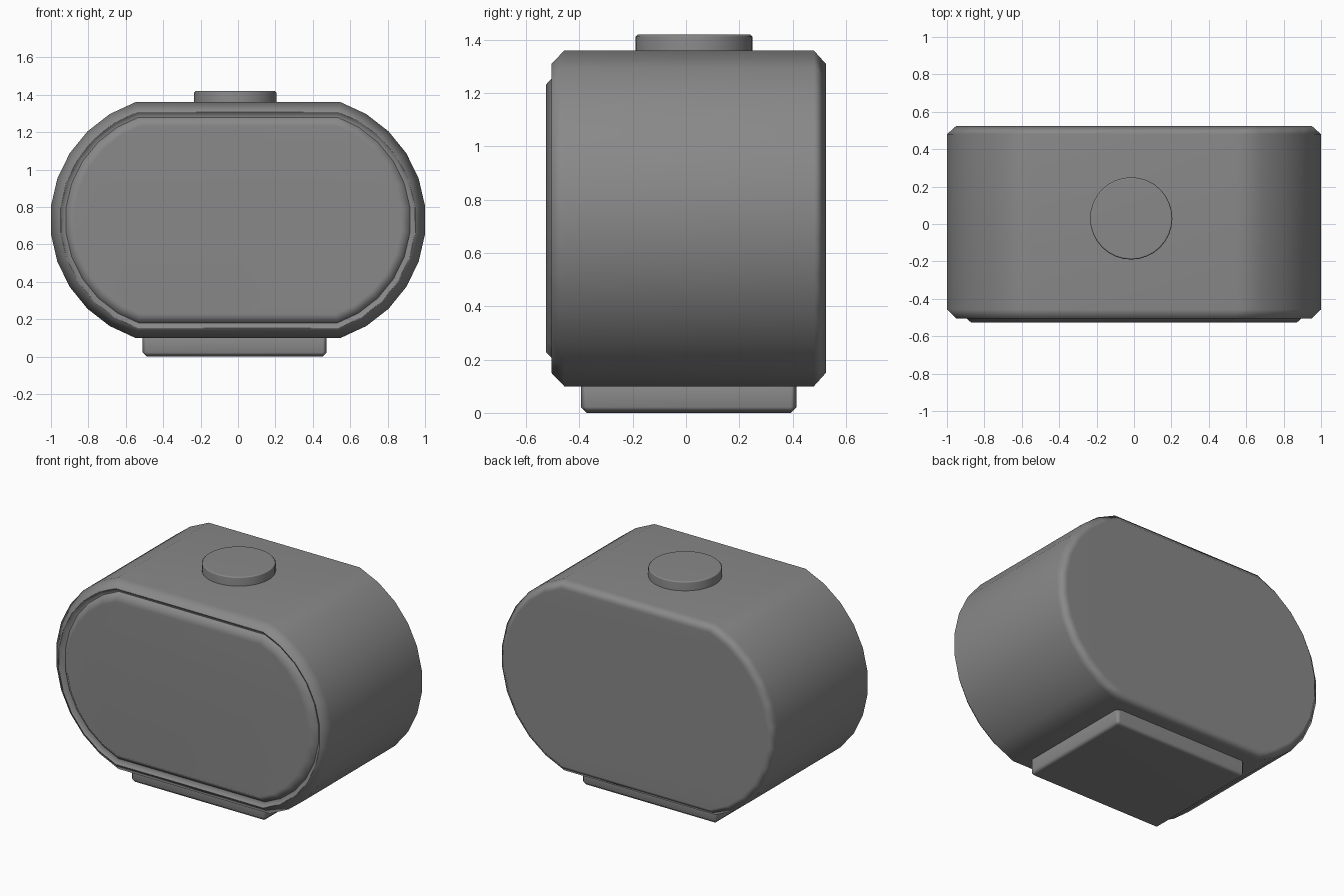
import bpy, bmesh
from math import cos, sin, radians
from mathutils import Vector

if "Cube" in bpy.data.objects:
    bpy.data.objects.remove(bpy.data.objects["Cube"])

CZ = 0.73  # height of the body's centre line

dark = bpy.data.materials.new("dark_grey")
dark.diffuse_color = (0.25, 0.25, 0.25, 1)
dark.use_nodes = True
dark.node_tree.nodes["Principled BSDF"].inputs["Base Color"].default_value = dark.diffuse_color


def outline():
    # rounded-end profile in x/z: 12 points per side, flat top and bottom
    r, top = 0.6635, radians(71.72)
    cx = 1 - r * cos(top / 11)
    right = [(cx + r * cos(a), r * sin(a)) for a in
             (-top + 2 * top * i / 11 for i in range(12))]
    return [Vector(p) for p in right + [(-x, -z) for x, z in right]]


def inset(pts, d):
    # mitred inward offset of a counter-clockwise polygon
    out = []
    for i, p in enumerate(pts):
        a = (p - pts[i - 1]).normalized()
        b = (pts[(i + 1) % len(pts)] - p).normalized()
        n1, n2 = Vector((-a.y, a.x)), Vector((-b.y, b.x))
        out.append(p + (n1 + n2) * d / (1 + n1.dot(n2)))
    return out


def finish(name, bm, angle=50):
    bmesh.ops.recalc_face_normals(bm, faces=bm.faces[:])
    me = bpy.data.meshes.new(name)
    bm.to_mesh(me)
    bm.free()
    me.materials.append(dark)
    ob = bpy.data.objects.new(name, me)
    bpy.context.collection.objects.link(ob)
    bpy.ops.object.select_all(action='DESELECT')
    ob.select_set(True)
    bpy.context.view_layer.objects.active = ob
    bpy.ops.object.shade_smooth_by_angle(angle=radians(angle))
    wn = ob.modifiers.new("face_weighted", 'WEIGHTED_NORMAL')
    wn.keep_sharp = True
    return ob


def loft(name, rings):
    # rings: (inset, y) pairs joined in order and capped at both ends
    bm = bmesh.new()
    base = outline()
    loops = [[bm.verts.new((p.x, y, CZ + p.y)) for p in inset(base, d)]
             for d, y in rings]
    n = len(base)
    for a, b in zip(loops, loops[1:]):
        for i in range(n):
            j = (i + 1) % n
            bm.faces.new((a[i], a[j], b[j], b[i]))
    bm.faces.new(loops[0])
    bm.faces.new(loops[-1])
    return finish(name, bm)


def bevel(bm, edges, width):
    bmesh.ops.bevel(bm, geom=edges, offset=width, segments=1,
                    affect='EDGES', profile=0.5)


# body with chamfered rims, the front rim sloping in to a shallow recess
loft("body", [(0.05, 0.525), (0, 0.48), (0, -0.457), (0.05, -0.505),
              (0.055, -0.505), (0.083, -0.477)])

# front panel sitting in the recess
loft("front_panel", [(0.08, -0.46), (0.08, -0.479), (0.128, -0.526)])

# round button on top
bm = bmesh.new()
bmesh.ops.create_cone(bm, cap_ends=True, segments=32, radius1=0.22,
                      radius2=0.22, depth=0.10)
bmesh.ops.translate(bm, verts=bm.verts[:], vec=(-0.015, 0.03, 1.37))
bevel(bm, [e for e in bm.edges if all(v.co.z > 1.4 for v in e.verts)], 0.008)
finish("top_button", bm)

# foot block underneath
bm = bmesh.new()
bmesh.ops.create_cube(bm, size=1)
bmesh.ops.scale(bm, verts=bm.verts[:], vec=(0.985, 0.81, 0.13))
bmesh.ops.translate(bm, verts=bm.verts[:], vec=(-0.018, 0.01, 0.065))
bevel(bm, bm.edges[:], 0.022)
finish("foot", bm)
